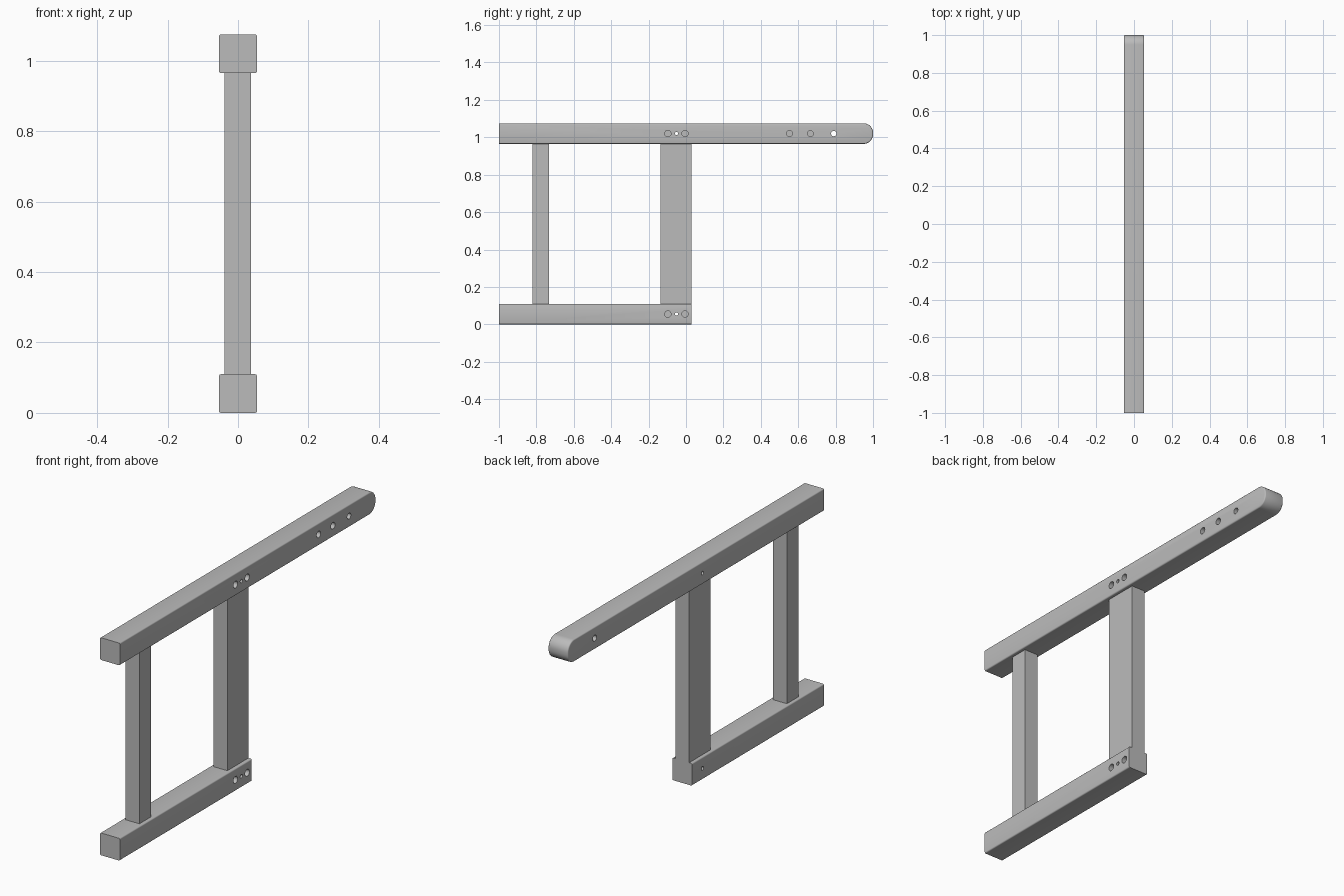
import bpy, bmesh
from math import sin, cos, pi
from mathutils import Matrix, Vector

cube = bpy.data.objects.get("Cube")
if cube:
    bpy.data.objects.remove(cube)

HALF = 0.054      # half width of the rails
RAIL = 0.11       # rail height
TOP = 0.965       # underside of the upper rail

grey = bpy.data.materials.new("grey")
grey.use_nodes = True
colour = (0.5, 0.5, 0.5, 1)
grey.diffuse_color = colour
grey.node_tree.nodes["Principled BSDF"].inputs["Base Color"].default_value = colour


def make_object(name, bm):
    bmesh.ops.recalc_face_normals(bm, faces=bm.faces)
    mesh = bpy.data.meshes.new(name)
    bm.to_mesh(mesh)
    bm.free()
    mesh.materials.append(grey)
    obj = bpy.data.objects.new(name, mesh)
    bpy.context.collection.objects.link(obj)
    return obj


def drill(obj, holes, z):
    """Cut (y, radius, depth) holes into the +x face."""
    bm = bmesh.new()
    for y, radius, depth in holes:
        start = HALF + 0.02
        place = Matrix.Translation((start - (depth + 0.02) / 2, y, z))
        bmesh.ops.create_cone(bm, cap_ends=True, segments=24, radius1=radius,
                              radius2=radius, depth=depth + 0.02,
                              matrix=place @ Matrix.Rotation(pi / 2, 4, 'Y'))
    cutter = make_object(obj.name + "_cutter", bm)
    cutter.hide_render = True
    mod = obj.modifiers.new("holes", 'BOOLEAN')
    mod.operation = 'DIFFERENCE'
    mod.solver = 'EXACT'
    mod.object = cutter
    bpy.context.view_layer.objects.active = obj
    bpy.ops.object.modifier_apply(modifier=mod.name)
    bpy.data.objects.remove(cutter)


def make_rail(name, z, back, rounded, holes):
    """Extrude a side profile across x and soften its long edges."""
    profile = [(-1, z), (-1, z + RAIL)]
    if rounded:
        r = 0.051
        for zc, first in ((z + RAIL - r, pi / 2), (z + r, 0)):
            for i in range(11):
                a = first - i / 10 * pi / 2
                profile.append((back - r + r * cos(a), zc + r * sin(a)))
    else:
        profile += [(back, z + RAIL), (back, z)]
    bm = bmesh.new()
    face = bm.faces.new([bm.verts.new((-HALF, y, h)) for y, h in profile])
    out = bmesh.ops.extrude_face_region(bm, geom=[face])
    moved = [v for v in out["geom"] if isinstance(v, bmesh.types.BMVert)]
    bmesh.ops.translate(bm, verts=moved, vec=Vector((2 * HALF, 0, 0)))
    bmesh.ops.recalc_face_normals(bm, faces=bm.faces)

    def is_soft(e):
        a, b = (v.co for v in e.verts)
        at_end = any(abs(a.y - y) < 1e-4 and abs(b.y - y) < 1e-4
                     for y in ([-1] if rounded else [-1, back]))
        return abs(a.x - b.x) < 1e-4 and not at_end

    bmesh.ops.bevel(bm, geom=[e for e in bm.edges if is_soft(e)],
                    offset=0.006, segments=3, profile=0.5, affect='EDGES')
    obj = make_object(name, bm)
    drill(obj, holes, z + RAIL / 2)
    bpy.ops.object.select_all(action='DESELECT')
    obj.select_set(True)
    bpy.context.view_layer.objects.active = obj
    bpy.ops.object.shade_smooth_by_angle(angle=pi / 5)


def make_post(name, y0, y1):
    bm = bmesh.new()
    size = (0.075, y1 - y0, TOP - RAIL + 0.002)
    centre = (-0.001, (y0 + y1) / 2, (TOP + RAIL) / 2)
    bmesh.ops.create_cube(bm, size=1, matrix=Matrix.Translation(centre)
                          @ Matrix.Diagonal((*size, 1)))
    make_object(name, bm)


# Rails: two blind dowel holes around a through bolt hole
THROUGH, BLIND = 0.2, 0.04
joint = [(-0.097, 0.017, BLIND), (-0.051, 0.009, THROUGH), (-0.005, 0.017, BLIND)]
pivot = [(0.553, 0.016, BLIND), (0.665, 0.016, BLIND), (0.79, 0.0145, THROUGH)]
make_rail("lower_rail", 0, 0.03, False, joint)
make_rail("upper_rail", TOP, 1, True, joint + pivot)

# Uprights
make_post("front_post", -0.822, -0.733)
make_post("rear_post", -0.135, 0.03)
